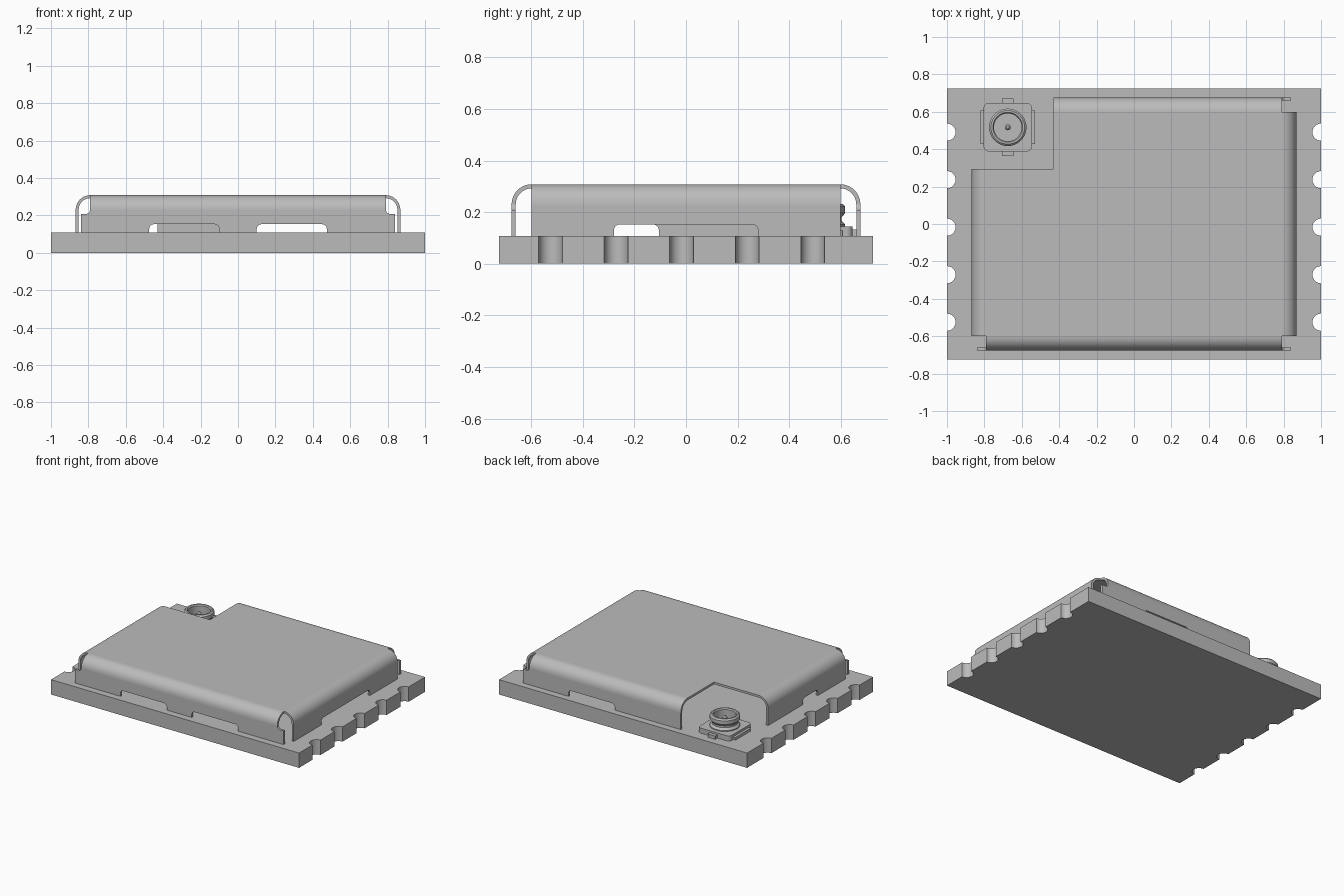
import bpy, bmesh
from math import sin, cos, pi, radians

cube = bpy.data.objects.get("Cube")
if cube:
    bpy.data.objects.remove(cube)

grey = bpy.data.materials.new("plain grey")
grey.use_nodes = True
COLOUR = (0.5, 0.5, 0.5, 1)
grey.diffuse_color = COLOUR
grey.node_tree.nodes["Principled BSDF"].inputs["Base Color"].default_value = COLOUR

BOARD = 0.108            # top of the board
TOP = 0.308              # top of the shield
BEND = 0.078             # outer bend radius
SHEET = 0.016            # sheet thickness
HX, HY = 0.868, 0.676    # shield half sizes
FX, FY = HX - BEND, HY - BEND
CUT_X, CUT_Y = -0.431, 0.293


def finish(name, bm):
    bmesh.ops.remove_doubles(bm, verts=bm.verts, dist=1e-5)
    bmesh.ops.recalc_face_normals(bm, faces=bm.faces)
    mesh = bpy.data.meshes.new(name)
    bm.to_mesh(mesh)
    bm.free()
    mesh.materials.append(grey)
    ob = bpy.data.objects.new(name, mesh)
    bpy.context.collection.objects.link(ob)
    bpy.ops.object.select_all(action='DESELECT')
    ob.select_set(True)
    bpy.context.view_layer.objects.active = ob
    bpy.ops.object.shade_smooth_by_angle(angle=radians(32))
    return ob


def prism(name, outline, lo, hi, place=lambda p, q, h: (p, q, h)):
    """Extrude a 2D outline from lo to hi, placed in space by a mapping."""
    bm = bmesh.new()
    a = [bm.verts.new(place(p, q, lo)) for p, q in outline]
    b = [bm.verts.new(place(p, q, hi)) for p, q in outline]
    bm.faces.new(a)
    bm.faces.new(b)
    n = len(a)
    for i in range(n):
        j = (i + 1) % n
        bm.faces.new((a[i], a[j], b[j], b[i]))
    return finish(name, bm)


def arc(cx, cy, r, start, end, n=8):
    return [(cx + r * cos(radians(start + (end - start) * i / n)),
             cy + r * sin(radians(start + (end - start) * i / n))) for i in range(n + 1)]


def rounded(x0, x1, y0, y1, r):
    return (arc(x1 - r, y1 - r, r, 0, 90, 4) + arc(x0 + r, y1 - r, r, 90, 180, 4)
            + arc(x0 + r, y0 + r, r, 180, 270, 4) + arc(x1 - r, y0 + r, r, 270, 360, 4))


def lathe(name, profile, x, y, n=40):
    bm = bmesh.new()
    rings = [[bm.verts.new((x + r * cos(2 * pi * i / n), y + r * sin(2 * pi * i / n), z))
              for i in range(n)] for r, z in profile]
    for k, ring in enumerate(rings[:-1]):
        for i in range(n):
            j = (i + 1) % n
            bm.faces.new((ring[i], ring[j], rings[k + 1][j], rings[k + 1][i]))
    bm.faces.new(rings[0])
    bm.faces.new(rings[-1])
    return finish(name, bm)


# Circuit board with half-round notches on both short edges
notch_ys = [-0.525 + 0.254 * i for i in range(5)]
outline = [(1, -0.725)]
for y in notch_ys:
    outline += arc(1, y, 0.046, 270, 90, 12)
outline += [(1, 0.725), (-1, 0.725)]
for y in reversed(notch_ys):
    outline += arc(-1, y, 0.046, 90, -90, 12)
outline.append((-1, -0.725))
prism("board", outline, 0, BOARD)

# Flat top of the shield with one corner cut away
prism("shield_top", [(-FX, -FY), (FX, -FY), (FX, FY), (CUT_X, FY), (CUT_X, CUT_Y),
                     (-FX, CUT_Y)], TOP - SHEET, TOP)


# Each shield side: a rounded bend and a wall with slots and corner tabs
def side(name, u0, u1, slots, tabs, place):
    knee = TOP - BEND
    profile = (arc(BEND, knee, BEND, 180, 90, 10)
               + arc(BEND, knee, BEND - SHEET, 90, 180, 10))
    prism(name + "_bend", profile, u0, u1, lambda d, z, u: place(u, d, z))
    reach, fillet = 0.05, 0.022
    pts = [(u0 - reach * tabs[0], BOARD)]
    for s0, s1 in slots:
        top, r = 0.153, 0.025
        pts += [(s0, BOARD)] + arc(s0 + r, top - r, r, 180, 90, 5)
        pts += arc(s1 - r, top - r, r, 90, 0, 5) + [(s1, BOARD)]
    pts.append((u1 + reach * tabs[1], BOARD))
    if tabs[1]:
        pts.append((u1 + reach, knee - fillet))
        pts += arc(u1 + fillet, knee, fillet, 270, 180, 5)
    else:
        pts.append((u1, knee))
    if tabs[0]:
        pts += arc(u0 - fillet, knee, fillet, 0, -90, 5)
        pts.append((u0 - reach, knee - fillet))
    else:
        pts.append((u0, knee))
    prism(name + "_wall", pts, 0, SHEET, lambda u, z, d: place(u, d, z))


side("shield_front", -FX, FX, [(-0.475, -0.1), (0.1, 0.475)], (1, 1),
     lambda u, d, z: (u, d - HY, z))
side("shield_back", CUT_X, FX, [(0.1, 0.475)], (0, 1),
     lambda u, d, z: (u, HY - d, z))
side("shield_left", -FY, FY, [(-0.28, 0.28)], (0, 0),
     lambda u, d, z: (HX - d, u, z))
side("shield_right", -FY, CUT_Y, [(-0.28, -0.105)], (0, 0),
     lambda u, d, z: (d - HX, u, z))

# Coaxial socket in the cut corner
CX, CY = -0.675, 0.517
prism("socket_base", rounded(CX - 0.129, CX + 0.129, CY - 0.129, CY + 0.129, 0.025),
      BOARD, 0.145)
for label, s in (("left", 1), ("right", -1)):
    x0, x1 = sorted((CX + s * 0.12, CX + s * 0.147))
    prism("socket_side_tab_" + label, rounded(x0, x1, CY - 0.09, CY + 0.09, 0.004),
          BOARD, 0.128)
for label, s in (("back", 1), ("front", -1)):
    y0, y1 = sorted((CY + s * 0.12, CY + s * 0.154))
    prism("socket_contact_" + label, rounded(CX - 0.031, CX + 0.031, y0, y1, 0.004),
          BOARD, 0.132)
lathe("socket_ring", [(0.1, 0.144), (0.1, 0.152), (0.086, 0.166), (0.086, 0.18),
                      (0.1, 0.196), (0.1, 0.222), (0.09, 0.232), (0.08, 0.232),
                      (0.074, 0.224), (0.074, 0.15)], CX, CY)
lathe("socket_pin", [(0.016, 0.144), (0.016, 0.205), (0.008, 0.215)], CX, CY, 20)
